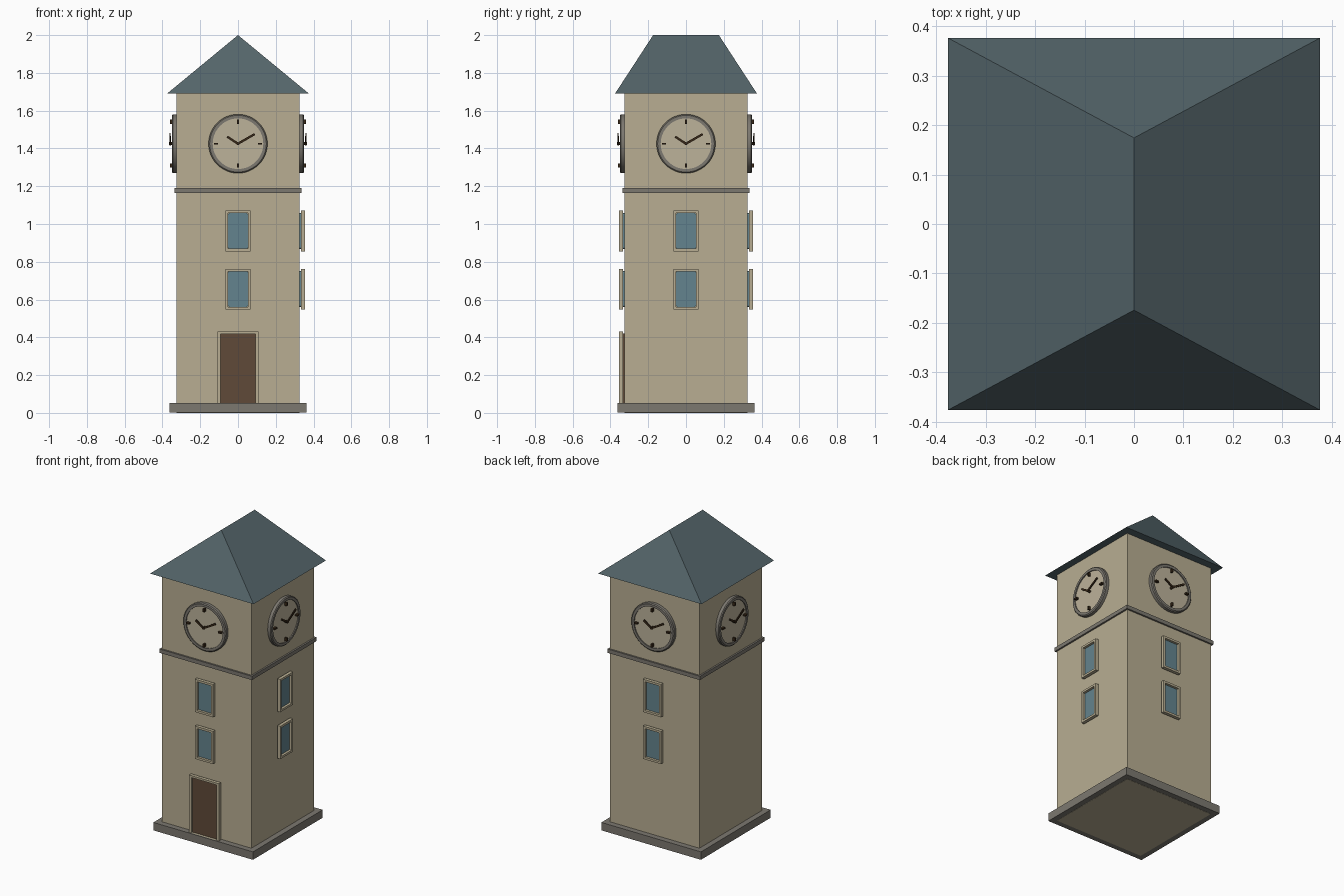
import bpy, bmesh, math
from mathutils import Matrix, Vector

if "Cube" in bpy.data.objects:
    bpy.data.objects.remove(bpy.data.objects["Cube"])


def material(name, rgb):
    m = bpy.data.materials.new(name)
    lin = [((c / 255 + 0.055) / 1.055) ** 2.4 for c in rgb]
    m.diffuse_color = (*lin, 1)
    m.use_nodes = True
    m.node_tree.nodes["Principled BSDF"].inputs["Base Color"].default_value = m.diffuse_color
    return m


WALL = material("sandstone", (184, 174, 146))
FACE = material("clock cream", (188, 178, 154))
STONE = material("grey stone", (124, 120, 112))
ROOF = material("slate", (84, 101, 106))
GLASS = material("blue glass", (100, 132, 142))
DOOR = material("brown wood", (96, 74, 56))
HAND = material("dark brown", (56, 40, 24))


def finish(bm, name, mat, turn=0.0, smooth=False):
    """Turn a front-facing part round the tower axis and link it."""
    bmesh.ops.recalc_face_normals(bm, faces=bm.faces)
    bm.transform(Matrix.Rotation(turn, 4, 'Z'))
    me = bpy.data.meshes.new(name)
    bm.to_mesh(me)
    bm.free()
    me.materials.append(mat)
    ob = bpy.data.objects.new(name, me)
    bpy.context.collection.objects.link(ob)
    if smooth:
        bpy.ops.object.select_all(action='DESELECT')
        ob.select_set(True)
        bpy.context.view_layer.objects.active = ob
        bpy.ops.object.shade_smooth_by_angle(angle=math.radians(35))
    return ob


def box(name, lo, hi, mat, turn=0.0, tilt=None):
    """Box between two corners; tilt = (angle, centre) spins it in the wall plane."""
    bm = bmesh.new()
    bmesh.ops.create_cube(bm, size=1)
    for v in bm.verts:
        v.co = [l + (c + 0.5) * (h - l) for c, l, h in zip(v.co, lo, hi)]
    if tilt:
        bmesh.ops.rotate(bm, cent=tilt[1], verts=bm.verts,
                         matrix=Matrix.Rotation(tilt[0], 3, 'Y'))
    return finish(bm, name, mat, turn)


def block(name, half, z0, z1, mat):
    return box(name, (-half, -half, z0), (half, half, z1), mat)


def frame(name, outer, inner, y0, y1, mat, turn):
    """Rectangular surround; rectangles are (half width, z0, z1)."""
    bm = bmesh.new()
    rings = []
    for (w, a, b), y in ((outer, y0), (outer, y1), (inner, y1), (inner, y0)):
        rings.append([bm.verts.new((x, y, z))
                      for x, z in ((-w, a), (w, a), (w, b), (-w, b))])
    for i in range(4):
        p, q = rings[i], rings[(i + 1) % 4]
        for j in range(4):
            k = (j + 1) % 4
            if (p[j].co - q[j].co).length + (p[k].co - q[k].co).length > 1e-6:
                bm.faces.new((p[j], p[k], q[k], q[j]))
    return finish(bm, name, mat, turn)


def lathe(name, profile, z, mat, turn, n=48):
    """Spin a (radius, y) profile round an axis that points out of the wall."""
    bm = bmesh.new()
    vs = [bm.verts.new((r, y, z)) for r, y in profile]
    edges = [bm.edges.new((a, b)) for a, b in zip(vs, vs[1:])]
    bmesh.ops.spin(bm, geom=vs + edges, cent=(0, 0, z), axis=(0, 1, 0),
                   angle=2 * math.pi, steps=n)
    bmesh.ops.remove_doubles(bm, verts=bm.verts, dist=1e-5)
    return finish(bm, name, mat, turn, True)


def pane(name, w, z0, z1, r, y0, y1, mat, turn):
    """Glass with rounded corners."""
    bm = bmesh.new()
    pts = []
    for i, (cx, cz) in enumerate(((w - r, z1 - r), (r - w, z1 - r),
                                  (r - w, z0 + r), (w - r, z0 + r))):
        for s in range(4):
            t = math.pi / 2 * (i + s / 3)
            pts.append(bm.verts.new((cx + r * math.cos(t), y0, cz + r * math.sin(t))))
    out = bmesh.ops.extrude_face_region(bm, geom=[bm.faces.new(pts)])["geom"]
    moved = [v for v in out if isinstance(v, bmesh.types.BMVert)]
    bmesh.ops.translate(bm, verts=moved, vec=Vector((0, y1 - y0, 0)))
    return finish(bm, name, mat, turn)


# Tower shaft, plinth and string course
block("shaft", 0.325, 0, 1.69, WALL)
block("plinth", 0.362, 0.001, 0.053, STONE)
block("string_course", 0.336, 1.165, 1.19, STONE)

# Hipped roof with a ridge running front to back
bm = bmesh.new()
e = 0.376
eaves = [bm.verts.new((x, y, 1.69)) for x, y in ((-e, -e), (e, -e), (e, e), (-e, e))]
front, back = [bm.verts.new((0, y, 2)) for y in (-0.174, 0.174)]
a, b, c, d = eaves
for f in ((a, b, front), (b, c, back, front), (c, d, back), (d, a, front, back), (d, c, b, a)):
    bm.faces.new(f)
finish(bm, "roof", ROOF)

# Door and its surround
box("door", (-0.095, -0.340, 0.053), (0.095, -0.32, 0.42), DOOR)
frame("door_surround", (0.108, 0.053, 0.43), (0.092, 0.053, 0.417), -0.333, -0.354, WALL, 0)

SIDES = {"front": 0, "right": math.pi / 2, "back": math.pi, "left": -math.pi / 2}
for side, turn in SIDES.items():
    # Two windows on every side but the left
    if side != "left":
        for level, z in (("lower", 0.655), ("upper", 0.963)):
            frame(f"{side}_{level}_window_frame", (0.066, z - 0.108, z + 0.108),
                  (0.052, z - 0.094, z + 0.094), -0.333, -0.354, WALL, turn)
            pane(f"{side}_{level}_window_glass", 0.053, z - 0.095, z + 0.095,
                 0.01, -0.32, -0.338, GLASS, turn)

    # Clock: rim, dial, four marks, two hands and a hub
    cz = 1.425
    lathe(f"{side}_clock_rim", [(0.134, -0.325), (0.134, -0.349), (0.150, -0.349),
                                (0.156, -0.344), (0.156, -0.325)], cz, STONE, turn)
    lathe(f"{side}_clock_dial", [(0, -0.342), (0.135, -0.342), (0.135, -0.325)], cz, FACE, turn)
    mid = (0, 0, cz)
    for i in range(4):
        box(f"{side}_clock_mark_{i + 1}", (-0.005, -0.359, cz + 0.105),
            (0.005, -0.341, cz + 0.127), HAND, turn, (i * math.pi / 2, mid))
    for hand, length, deg, y in (("minute", 0.102, 60, -0.363), ("hour", 0.068, -57, -0.361)):
        box(f"{side}_{hand}_hand", (-0.006, y, cz - 0.006), (0.006, y + 0.006, cz + length),
            HAND, turn, (math.radians(deg), mid))
    lathe(f"{side}_clock_hub", [(0, -0.364), (0.008, -0.364), (0.008, -0.341)],
          cz, HAND, turn, 16)
